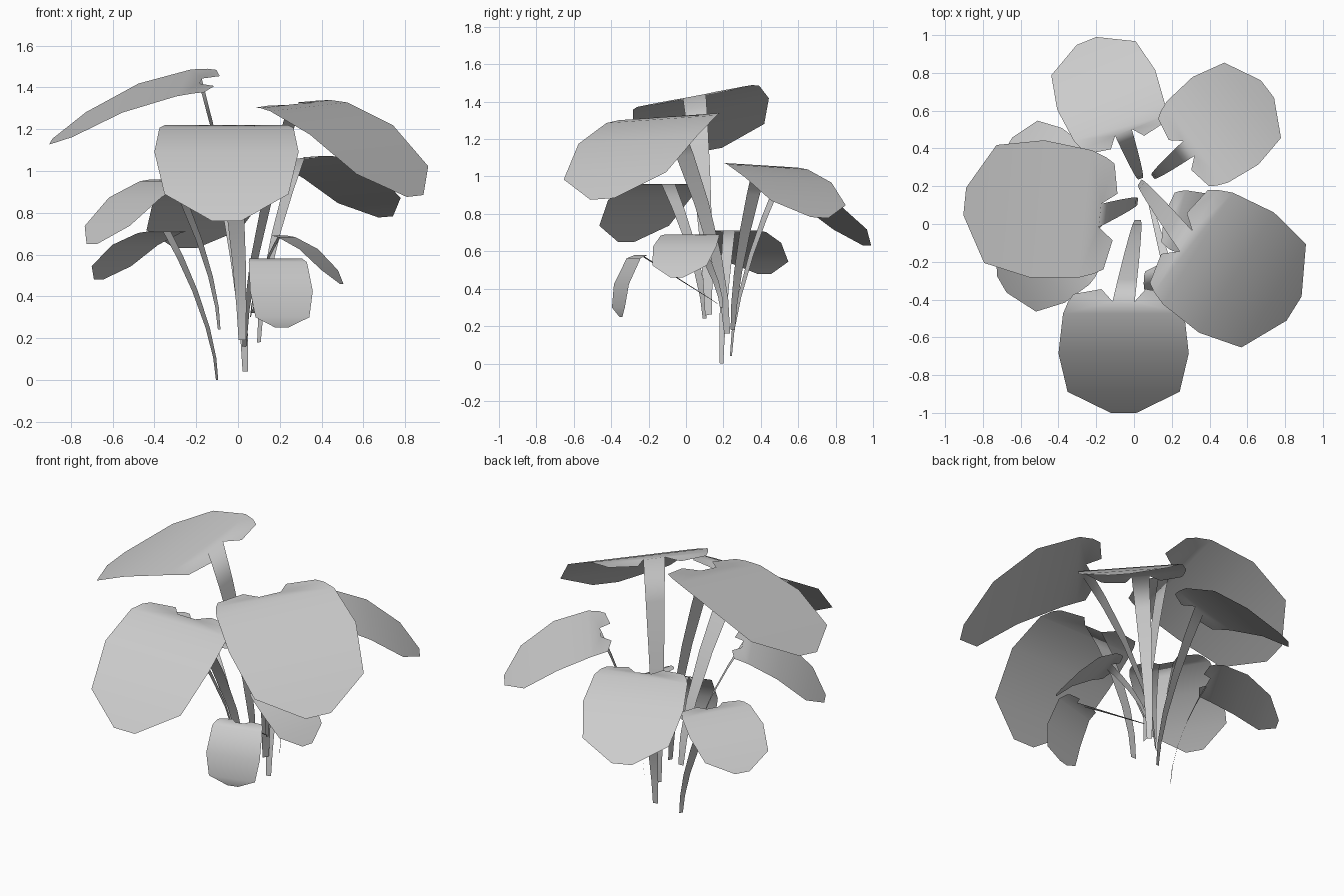
import bpy
from math import radians, sin, cos
from mathutils import Vector

if "Cube" in bpy.data.objects:
    bpy.data.objects.remove(bpy.data.objects["Cube"])

# Blade rows behind the notch: (half width fraction, position along the blade)
ROWS = [(0.85, 0.10), (0.93, 0.20), (1.0, 0.52), (0.86, 0.83), (0.2, 1.0)]
DROP = [0, 0.03, 0.28, 0.72, 1.0]
REACH = [v for _, v in ROWS]


def leaf(name, base, joint, az, length, half, drop, roll=0.0, power=1.6,
         reach=REACH, fall=DROP):
    """One stem ribbon running into a bent, notched, rounded blade."""
    base, joint = Vector(base), Vector(joint)
    a = radians(az)
    along = Vector((cos(a), sin(a), 0))
    side = Vector((-sin(a), cos(a), roll))
    verts, faces = [], []

    def add(centre, u):
        verts.append(centre + side * u)
        return len(verts) - 1

    # stem ribbon, rising steeply then leaning outwards
    prev = None
    for t in (0, 0.15, 0.35, 0.6, 0.82, 1):
        d = joint - base
        k = t ** power
        c = base + Vector((d.x * k, d.y * k, d.z * t))
        w = (0.05 + 0.12 * t) * half
        pair = (add(c, w), add(c, -w))
        if prev:
            faces.append((prev[0], prev[1], pair[1], pair[0]))
        prev = pair
    neck = prev

    # blade rows from the notch to the tip
    rows = []
    for (u, _), h, f in zip(ROWS, reach, fall):
        c = joint + along * (h - 0.1) * length - Vector((0, 0, f * drop))
        rows.append((add(c, u * half), add(c, -u * half)))
    faces.append((rows[0][0], neck[0], neck[1], rows[0][1], rows[1][1], rows[1][0]))
    for p, q in zip(rows[1:], rows[2:]):
        faces.append((p[0], p[1], q[1], q[0]))

    # two lobes either side of the notch
    for i, s in enumerate((1, -1)):
        inner = add(joint - along * 0.1 * length, s * 0.34 * half)
        outer = add(joint - along * 0.06 * length, s * 0.77 * half)
        f = (neck[i], inner, outer, rows[0][i])
        faces.append(f[::-1] if s > 0 else f)

    mesh = bpy.data.meshes.new(name)
    mesh.from_pydata(verts, [], faces)
    mesh.shade_smooth()
    obj = bpy.data.objects.new(name, mesh)
    bpy.context.collection.objects.link(obj)


# large upper leaves
leaf("leaf_front", (0.02, 0.02, 0.19), (-0.055, -0.41, 1.22), -90, 0.655, 0.345, 0.46)
leaf("leaf_right", (0.03, 0.22, 0.16), (0.275, -0.09, 1.32), -32, 0.75, 0.375, 0.44, 0.06)
leaf("leaf_left", (0.02, 0.12, 0.26), (-0.18, 0.045, 1.43), 174, 0.80, 0.365, 0.29, -0.19)
# middle leaves
leaf("leaf_back", (0.035, 0.24, 0.04), (-0.056, 0.485, 0.94), 112, 0.58, 0.28, 0.31)
leaf("leaf_back_right", (0.10, 0.25, 0.18), (0.29, 0.40, 1.06), 37, 0.58, 0.29, 0.28, -0.05)
leaf("leaf_left_front", (-0.09, 0.10, 0.24), (-0.31, -0.095, 0.96), 210, 0.50, 0.25, 0.31)
# small lower leaves
leaf("leaf_left_back", (-0.10, 0.19, 0.0), (-0.34, 0.23, 0.71), 150, 0.42, 0.22, 0.23)
leaf("leaf_small_right", (0.06, 0.19, 0.30), (0.20, 0.03, 0.69), -15, 0.34, 0.175, 0.23)
leaf("leaf_small_front", (0.07, 0.17, 0.32), (0.18, -0.24, 0.58), -75, 0.34, 0.155, 0.33,
     0.0, 1.0, reach=[0.1, 0.22, 0.42, 0.47, 0.43], fall=[0, 0.05, 0.47, 0.85, 1.0])
